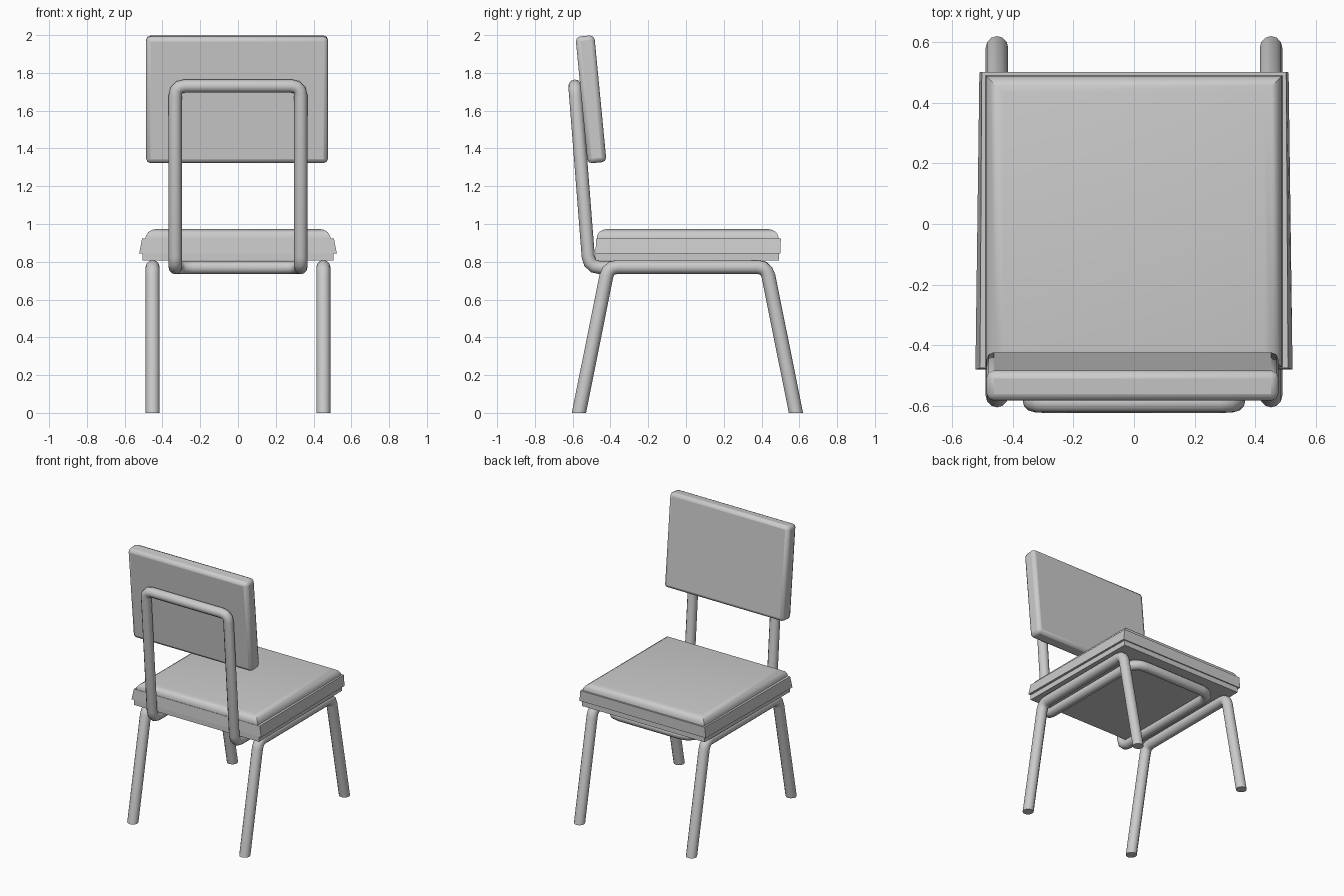
import bpy, bmesh, math
from mathutils import Vector

if "Cube" in bpy.data.objects:
    bpy.data.objects.remove(bpy.data.objects["Cube"])


def smooth(obj, angle=40):
    bpy.ops.object.select_all(action='DESELECT')
    obj.select_set(True)
    bpy.context.view_layer.objects.active = obj
    bpy.ops.object.shade_smooth_by_angle(angle=math.radians(angle))


def rounded(corners, closed):
    """corners: (point, bend radius); replaces each corner by a short arc."""
    out, n = [], len(corners)
    for i, (p, r) in enumerate(corners):
        p = Vector(p)
        if r == 0 or (not closed and i in (0, n - 1)):
            out.append(p)
            continue
        a = p + (Vector(corners[i - 1][0]) - p).normalized() * r
        b = p + (Vector(corners[(i + 1) % n][0]) - p).normalized() * r
        for t in (0, 0.33, 0.67, 1):
            out.append(a * (1 - t) ** 2 + p * 2 * t * (1 - t) + b * t * t)
    return out


def tube(name, corners, radius, closed=False):
    pts = rounded(corners, closed)
    cu = bpy.data.curves.new(name, 'CURVE')
    cu.dimensions = '3D'
    cu.bevel_depth, cu.bevel_resolution, cu.use_fill_caps = radius, 4, True
    sp = cu.splines.new('POLY')
    sp.points.add(len(pts) - 1)
    for q, p in zip(sp.points, pts):
        q.co = (*p, 1)
    sp.use_cyclic_u = closed
    obj = bpy.data.objects.new(name, cu)
    bpy.context.collection.objects.link(obj)
    bpy.ops.object.select_all(action='DESELECT')
    obj.select_set(True)
    bpy.context.view_layer.objects.active = obj
    bpy.ops.object.convert(target='MESH')
    return bpy.context.view_layer.objects.active


def stack(name, rings):
    """Closed solid lofted through rectangles (z, x half back, x half front, y back, y front)."""
    bm = bmesh.new()
    loops = [[bm.verts.new(c) for c in ((-xb, y0, z), (xb, y0, z), (xf, y1, z), (-xf, y1, z))]
             for z, xb, xf, y0, y1 in rings]
    for a, b in zip(loops, loops[1:]):
        for i in range(4):
            j = (i + 1) % 4
            bm.faces.new((a[i], a[j], b[j], b[i]))
    bm.faces.new(loops[0][::-1])
    bm.faces.new(loops[-1])
    me = bpy.data.meshes.new(name)
    bm.to_mesh(me)
    bm.free()
    obj = bpy.data.objects.new(name, me)
    bpy.context.collection.objects.link(obj)
    return obj


# Side leg frames, feet cut flat on the floor
for side, x in (("left", -0.452), ("right", 0.452)):
    legs = tube(side + "_leg_frame", [((x, -0.571, -0.02), 0), ((x, -0.412, 0.772), 0.05),
                                      ((x, 0.427, 0.772), 0.05), ((x, 0.586, -0.02), 0)], 0.037)
    bm = bmesh.new()
    bm.from_mesh(legs.data)
    bmesh.ops.remove_doubles(bm, verts=bm.verts, dist=1e-5)
    bmesh.ops.bisect_plane(bm, geom=bm.verts[:] + bm.edges[:] + bm.faces[:],
                           plane_co=(0, 0, 0), plane_no=(0, 0, 1), clear_inner=True)
    bmesh.ops.holes_fill(bm, edges=[e for e in bm.edges if e.is_boundary])
    bmesh.ops.recalc_face_normals(bm, faces=bm.faces)
    bm.to_mesh(legs.data)
    bm.free()
    smooth(legs)

# Back support: one closed tube running under the seat and up behind the backrest
half = [((-0.332, 0.41, 0.769), 0.09), ((-0.332, -0.513, 0.769), 0.06), ((-0.332, -0.588, 1.73), 0.05)]
loop = half + [((-p[0], p[1], p[2]), r) for p, r in reversed(half)]
smooth(tube("back_support", loop, 0.035, closed=True))

# Seat board, cushion body and padded top
stack("seat_board", [(0.808, 0.505, 0.495, -0.478, 0.492), (0.848, 0.505, 0.495, -0.478, 0.492)])
stack("seat_cushion", [(0.845, 0.523, 0.51, -0.48, 0.5), (0.922, 0.508, 0.502, -0.475, 0.502)])
pad = stack("seat_pad", [(0.915, 0.49, 0.49, -0.472, 0.49), (0.938, 0.488, 0.488, -0.472, 0.488),
                         (0.957, 0.475, 0.475, -0.46, 0.476), (0.969, 0.455, 0.455, -0.44, 0.456),
                         (0.974, 0.43, 0.43, -0.415, 0.432)])
smooth(pad)

# Backrest: tilted slab with soft edges
bpy.ops.mesh.primitive_cube_add(size=1, location=(-0.005, -0.503, 1.66))
back = bpy.context.object
back.name = "backrest"
back.scale = (0.963, 0.1, 0.674)
bpy.ops.object.transform_apply(location=False, rotation=False, scale=True)
back.rotation_euler.x = math.radians(5.5)
bev = back.modifiers.new("soft_edges", 'BEVEL')
bev.width, bev.segments = 0.024, 2
smooth(back)
